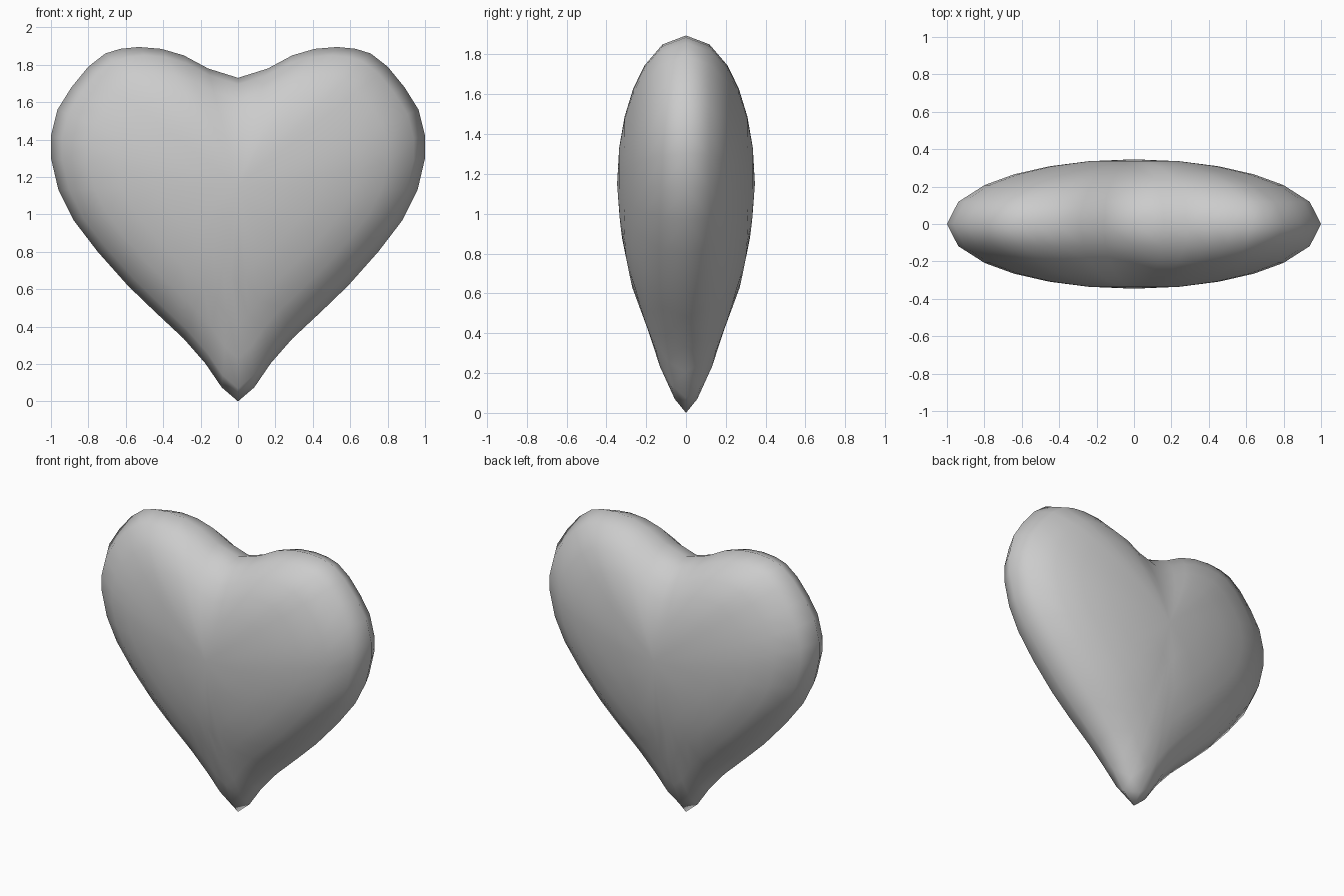
import bpy, bmesh
from math import sqrt, sin, radians

if "Cube" in bpy.data.objects:
    bpy.data.objects.remove(bpy.data.objects["Cube"])

# Right half of the heart outline (x, z), notch to tip
HALF = [(0, 1.73), (.16, 1.78), (.29, 1.85), (.41, 1.885), (.53, 1.895), (.63, 1.885),
        (.71, 1.86), (.80, 1.79), (.89, 1.68), (.965, 1.56), (1, 1.42), (1, 1.30),
        (.96, 1.13), (.88, .97), (.75, .80), (.59, .62), (.45, .485), (.29, .335),
        (.176, .205), (.087, .075), (0, 0)]
OUTLINE = HALF + [(-x, z) for x, z in reversed(HALF[1:-1])]

# Half thickness of the lower body (z, y)
DEPTH = [(0, 0), (.08, .065), (.19, .117), (.4, .185), (.63, .27), (.8, .31), (1, .338), (1.15, .346)]
WIDTH = [(z, x) for x, z in reversed(HALF[10:])]
MID_Z = 1.15


def lerp_table(table, t):
    for (a, u), (b, v) in zip(table, table[1:]):
        if t <= b:
            return u + (v - u) * (t - a) / (b - a)
    return table[-1][1]


def half_depth(x, z, s):
    if z >= MID_Z:
        return .346 * sqrt(max(0, 1 - s ** 2.0))
    w = max(lerp_table(WIDTH, z), 1e-4)
    return lerp_table(DEPTH, z) * sqrt(max(0, 1 - (x / w) ** 2))


bm = bmesh.new()
rim = [bm.verts.new((x, 0, z)) for x, z in OUTLINE]
n = len(rim)

# Front and back shells: shrinking heart rings bulging away from the rim
for side in (-1, 1):
    prev = rim
    for angle in (70, 53, 40, 27, 14):
        s = sin(radians(angle))
        ring = []
        for x, z in OUTLINE:
            px, pz = x * s, MID_Z + (z - MID_Z) * s
            ring.append(bm.verts.new((px, side * half_depth(px, pz, s), pz)))
        for i in range(n):
            j = (i + 1) % n
            bm.faces.new((prev[i], prev[j], ring[j], ring[i]))
        prev = ring
    centre = bm.verts.new((0, side * .346, MID_Z))
    for i in range(n):
        bm.faces.new((prev[i], prev[(i + 1) % n], centre))

bmesh.ops.recalc_face_normals(bm, faces=bm.faces)
mesh = bpy.data.meshes.new("heart")
bm.to_mesh(mesh)
bm.free()
mesh.shade_smooth()
heart = bpy.data.objects.new("heart", mesh)
bpy.context.collection.objects.link(heart)
